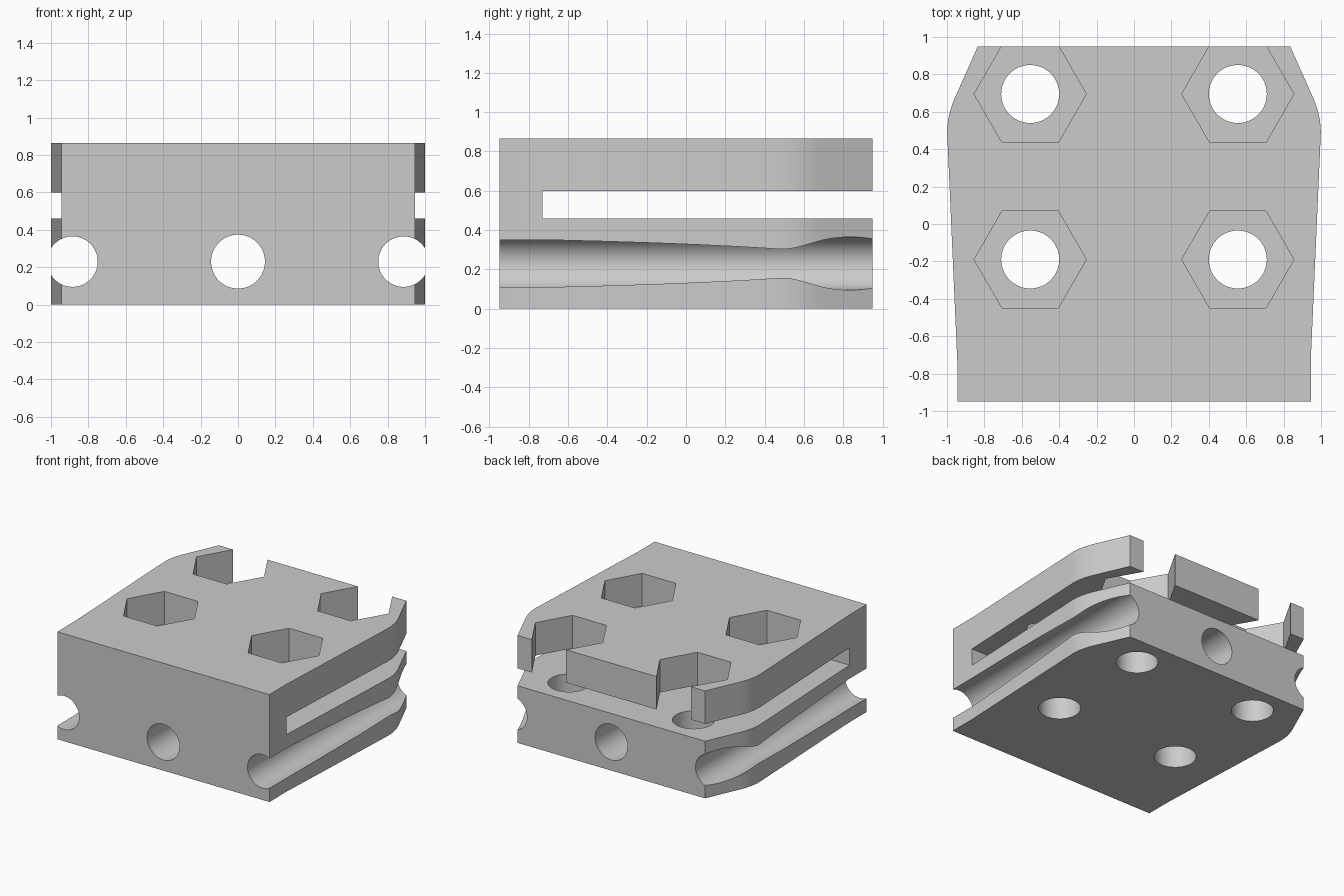
import bpy, bmesh
from math import radians
from mathutils import Matrix, Vector

cube = bpy.data.objects.get("Cube")
if cube:
    bpy.data.objects.remove(cube, do_unlink=True)

HEIGHT = 0.865
BACK = 0.95

grey = bpy.data.materials.new("light grey")
grey.use_nodes = True
colour = (0.6, 0.6, 0.6, 1)
grey.diffuse_color = colour
grey.node_tree.nodes["Principled BSDF"].inputs["Base Color"].default_value = colour


def make_object(name, bm):
    bmesh.ops.recalc_face_normals(bm, faces=bm.faces)
    mesh = bpy.data.meshes.new(name)
    bm.to_mesh(mesh)
    bm.free()
    mesh.materials.append(grey)
    obj = bpy.data.objects.new(name, mesh)
    bpy.context.collection.objects.link(obj)
    return obj


def prism(name, sides, radius, depth, matrix):
    bm = bmesh.new()
    bmesh.ops.create_cone(bm, cap_ends=True, segments=sides, radius1=radius,
                          radius2=radius, depth=depth, matrix=matrix)
    return make_object(name, bm)


# Block outline: tapered sides, rounded shoulders, angled back corners
start, bend, end = Vector((0.998, 0.47)), Vector((1.004, 0.575)), Vector((0.952, 0.688))
shoulder = [start.lerp(bend, i / 12).lerp(bend.lerp(end, i / 12), i / 12) for i in range(13)]
half = [(0.945, -BACK), (0.945, -0.73)] + [tuple(p) for p in shoulder] + [(0.835, BACK)]
outline = half + [(-x, y) for x, y in reversed(half)]

bm = bmesh.new()
base = bm.faces.new([bm.verts.new((x, y, 0)) for x, y in outline])
top = bmesh.ops.extrude_face_region(bm, geom=[base])["geom"]
bmesh.ops.translate(bm, vec=(0, 0, HEIGHT),
                    verts=[g for g in top if isinstance(g, bmesh.types.BMVert)])
block = make_object("clamp_block", bm)

cutters = []

# Horizontal slot, open at the back and both sides
bm = bmesh.new()
bmesh.ops.create_cube(bm, size=1, matrix=Matrix.Translation((0, 0.27, 0.53))
                      @ Matrix.Diagonal((3, 2, 0.14, 1)))
cutters.append(make_object("slot_cutter", bm))

# Hexagonal pockets above the slot, round bolt holes below it
for x in (-0.555, 0.555):
    for y in (-0.19, 0.695):
        turn = Matrix.Rotation(radians(90), 4, "Z")
        hexagon = prism("hex_pocket_cutter", 6, 0.3, 0.6,
                        Matrix.Translation((x, y, 0.83)) @ turn)
        # Keep two corners of the hexagon on the x axis
        if max(v.co.y for v in hexagon.data.vertices) - y > 0.28:
            hexagon.data.transform(Matrix.Translation((x, y, 0)) @ turn
                                   @ Matrix.Translation((-x, -y, 0)))
        cutters.append(hexagon)
        cutters.append(prism("bolt_hole_cutter", 64, 0.155, 0.7,
                             Matrix.Translation((x, y, 0.18))))

# Lengthwise centre bore and the two open side channels
for x, radius in ((0, 0.144), (-0.885, 0.135), (0.885, 0.135)):
    cutters.append(prism("bore_cutter", 64, radius, 3,
                         Matrix.Translation((x, 0, 0.23)) @ Matrix.Rotation(radians(90), 4, "X")))

# Cut everything out of the block
bpy.ops.object.select_all(action="DESELECT")
bpy.context.view_layer.objects.active = block
block.select_set(True)
for cutter in cutters:
    cutter.hide_render = True
    mod = block.modifiers.new("cut", "BOOLEAN")
    mod.operation = "DIFFERENCE"
    mod.solver = "EXACT"
    mod.object = cutter
    bpy.ops.object.modifier_apply(modifier=mod.name)
    bpy.data.objects.remove(cutter, do_unlink=True)

bpy.ops.object.shade_smooth_by_angle(angle=radians(25))
